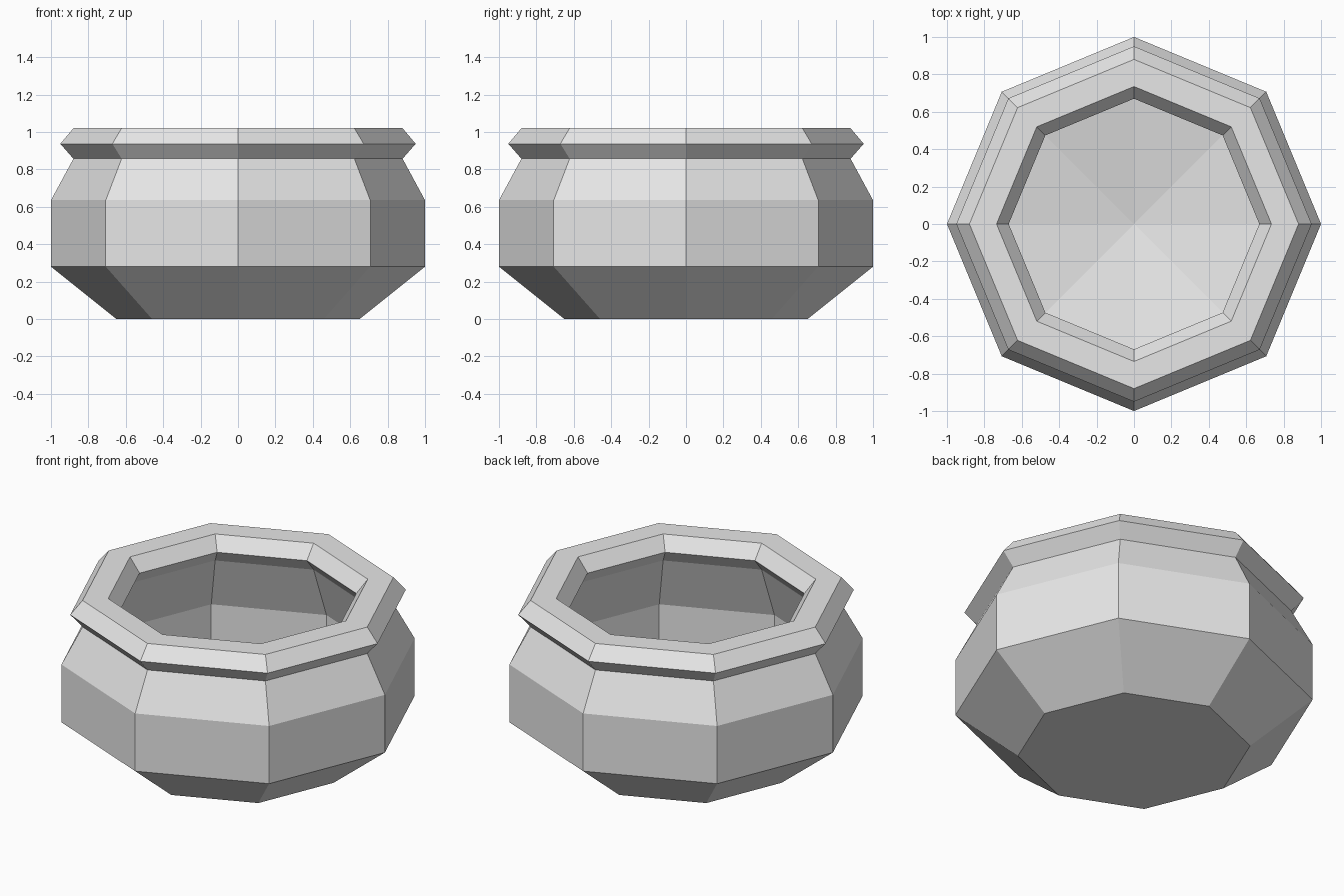
import bpy
import bmesh
from math import cos, sin, tau

SIDES = 8

default = bpy.data.objects.get("Cube")
if default:
    bpy.data.objects.remove(default, do_unlink=True)

# Plain grey clay
clay = bpy.data.materials.new("grey_clay")
clay.use_nodes = True
colour = (0.8, 0.8, 0.8, 1)
clay.diffuse_color = colour
clay.node_tree.nodes["Principled BSDF"].inputs["Base Color"].default_value = colour

# Radius and height pairs, from the foot up the outside, over the rim, down the inside
outside = [(0.65, 0), (1, 0.28), (1, 0.635), (0.88, 0.857)]
rim = [(0.95, 0.937), (0.88, 1.02), (0.735, 1.02), (0.67, 0.937), (0.735, 0.857)]
inside = [(0.86, 0.53), (0.86, 0.29)]
FLOOR_CENTRE = 0.14


def add_ring(bm, radius, z):
    angles = [tau * i / SIDES for i in range(SIDES)]
    return [bm.verts.new((radius * cos(a), radius * sin(a), z)) for a in angles]


bm = bmesh.new()
rings = [add_ring(bm, r, z) for r, z in outside + rim + inside]

# Walls and lip
for low, high in zip(rings, rings[1:]):
    for i in range(SIDES):
        j = (i + 1) % SIDES
        bm.faces.new((low[i], low[j], high[j], high[i]))

# Flat foot and shallow dished floor
bm.faces.new(rings[0][::-1])
centre = bm.verts.new((0, 0, FLOOR_CENTRE))
for i in range(SIDES):
    bm.faces.new((rings[-1][i], rings[-1][(i + 1) % SIDES], centre))

bmesh.ops.recalc_face_normals(bm, faces=bm.faces[:])
mesh = bpy.data.meshes.new("pot")
bm.to_mesh(mesh)
bm.free()
mesh.materials.append(clay)
bpy.context.collection.objects.link(bpy.data.objects.new("pot", mesh))
